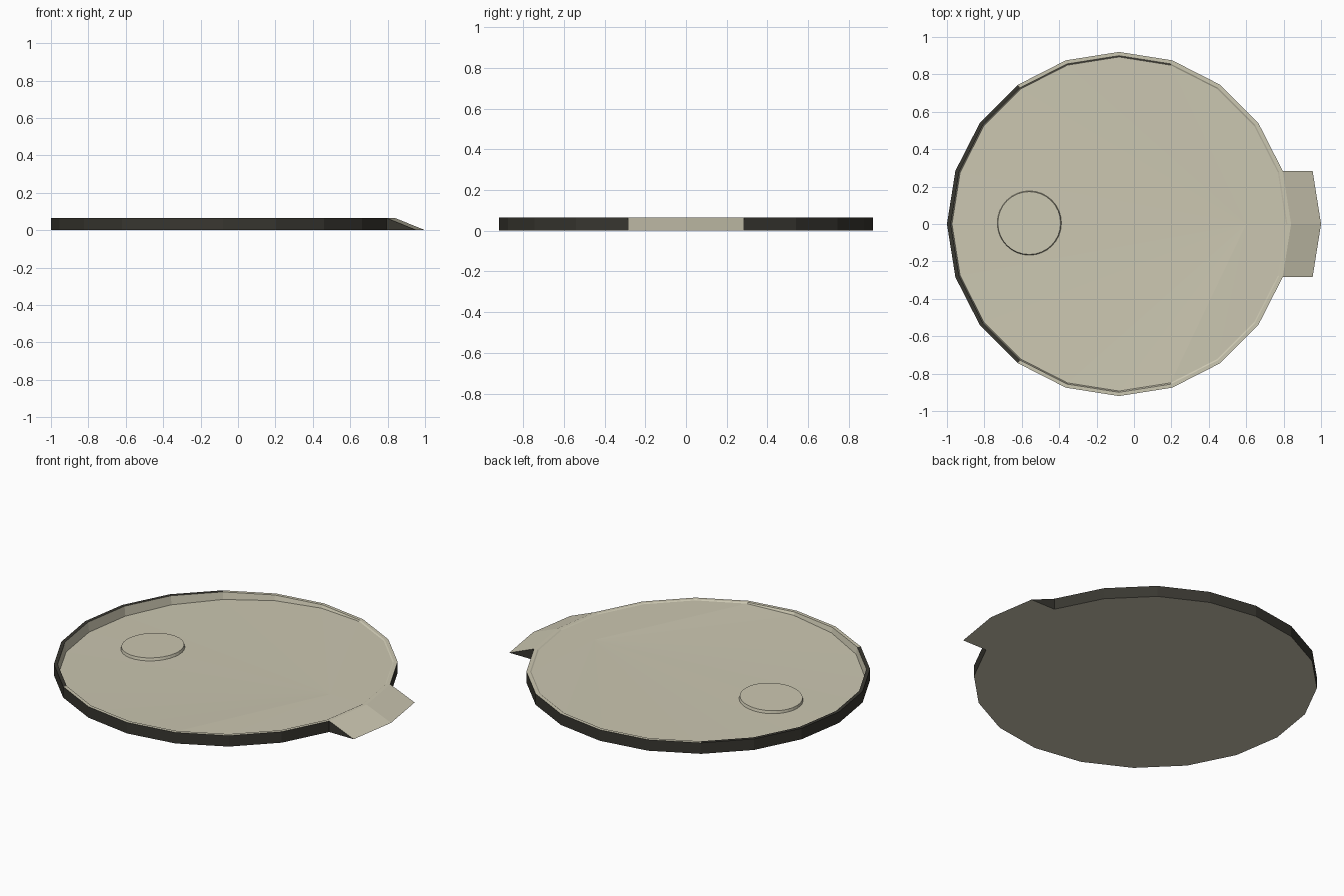
import bpy, bmesh, math
from mathutils import Matrix

if "Cube" in bpy.data.objects:
    bpy.data.objects.remove(bpy.data.objects["Cube"])

N, R, CX, H = 20, 0.92, -0.08, 0.065


def material(name, rgb):
    m = bpy.data.materials.new(name)
    m.diffuse_color = (*rgb, 1)
    m.use_nodes = True
    m.node_tree.nodes["Principled BSDF"].inputs["Base Color"].default_value = m.diffuse_color
    return m


cream = material("pale khaki", (0.60, 0.57, 0.44))
dark = material("dark charcoal olive", (0.040, 0.038, 0.030))


def finish(bm, name):
    bmesh.ops.recalc_face_normals(bm, faces=bm.faces)
    me = bpy.data.meshes.new(name)
    bm.to_mesh(me)
    bm.free()
    me.materials.append(cream)
    me.materials.append(dark)
    ob = bpy.data.objects.new(name, me)
    bpy.context.collection.objects.link(ob)
    return ob


def floor_z(x):
    # floor is nearly level on the right and sinks towards the left
    return H - 0.004 - 0.053 * min(1, max(0, (0.22 - x) / 1.17))


def ring(bm, r, zf):
    out = []
    for i in range(N):
        a = 2 * math.pi * i / N
        x = CX + r * math.cos(a)
        out.append(bm.verts.new((x, r * math.sin(a), zf(x))))
    return out


# dish: base, dark side wall, thin rim, inner wall and sloping floor
bm = bmesh.new()
rings = [ring(bm, R, lambda x: 0), ring(bm, R, lambda x: H),
         ring(bm, R - 0.02, lambda x: H), ring(bm, R - 0.027, floor_z)]
bm.faces.new(rings[0])
apex = bm.verts.new((0.6, 0, H - 0.003))
for i in range(N):
    j = (i + 1) % N
    for k in range(3):
        f = bm.faces.new((rings[k][i], rings[k][j], rings[k + 1][j], rings[k + 1][i]))
        # outer wall is dark all round, rim top only on the left side
        if k == 0 or (k == 1 and 7 <= i <= 12):
            f.material_index = 1
    bm.faces.new((rings[3][i], rings[3][j], apex))
finish(bm, "dish")

# ramp: the right-hand wall edges carried outwards and down to the ground
bm = bmesh.new()
rows = []
for i in (-1, 0, 1):
    a = 2 * math.pi * i / N
    x, y = CX + R * math.cos(a), R * math.sin(a)
    rows.append([bm.verts.new(p) for p in ((x, y, 0), (x, y, H), (x + 0.16, y, 0))])
for p, q in zip(rows, rows[1:]):
    for k in range(3):
        bm.faces.new((p[k], q[k], q[(k + 1) % 3], p[(k + 1) % 3]))
for r in (rows[0], rows[-1]):
    bm.faces.new(r).material_index = 1
finish(bm, "ramp")

# round raised pad lying on the sloping floor
bm = bmesh.new()
bmesh.ops.create_cone(bm, cap_ends=True, segments=32, radius1=0.172, radius2=0.168, depth=0.016)
tilt = -math.atan(0.053 / 1.17)
bm.transform(Matrix.Translation((-0.56, 0.005, floor_z(-0.56) + 0.005)) @ Matrix.Rotation(tilt, 4, 'Y'))
finish(bm, "round_pad")
